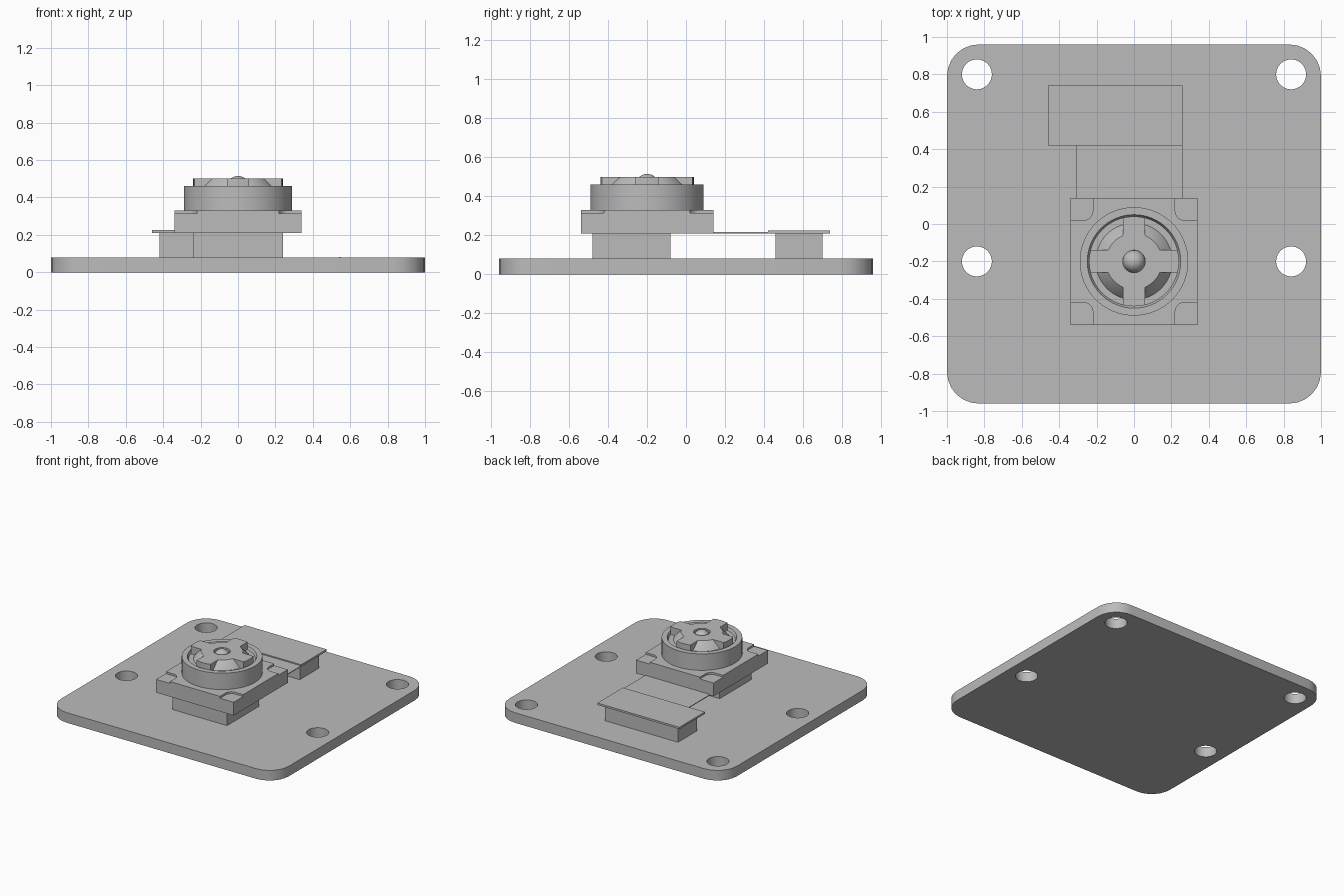
import bpy, bmesh, math

if "Cube" in bpy.data.objects:
    bpy.data.objects.remove(bpy.data.objects["Cube"])

grey = bpy.data.materials.new("neutral_grey")
grey.diffuse_color = (0.5, 0.5, 0.5, 1)
grey.use_nodes = True
grey.node_tree.nodes["Principled BSDF"].inputs["Base Color"].default_value = grey.diffuse_color
LENS_Y = -0.20


def finish(name, bm, smooth=False):
    bmesh.ops.recalc_face_normals(bm, faces=bm.faces[:])
    me = bpy.data.meshes.new(name)
    bm.to_mesh(me)
    bm.free()
    me.materials.append(grey)
    ob = bpy.data.objects.new(name, me)
    bpy.context.collection.objects.link(ob)
    if smooth:
        shade(ob)
    return ob


def activate(ob):
    bpy.ops.object.select_all(action='DESELECT')
    ob.select_set(True)
    bpy.context.view_layer.objects.active = ob


def shade(ob):
    activate(ob)
    bpy.ops.object.shade_smooth_by_angle(angle=math.radians(30))


def prism(name, outline, z0, z1):
    bm = bmesh.new()
    face = bm.faces.new([bm.verts.new((x, y, z0)) for x, y in outline])
    top = bmesh.ops.extrude_face_region(bm, geom=[face])["geom"]
    for v in top:
        if isinstance(v, bmesh.types.BMVert):
            v.co.z = z1
    return finish(name, bm)


def box(name, x0, x1, y0, y1, z0, z1):
    return prism(name, [(x0, y0), (x1, y0), (x1, y1), (x0, y1)], z0, z1)


def circle(cx, cy, r, n=48):
    return [(cx + r * math.cos(2 * math.pi * i / n),
             cy + r * math.sin(2 * math.pi * i / n)) for i in range(n)]


def rounded_rect(cx, cy, hx, hy, r, n=6):
    pts = []
    for k, (sx, sy) in enumerate([(1, 1), (-1, 1), (-1, -1), (1, -1)]):
        for i in range(n + 1):
            a = math.pi / 2 * (k + i / n)
            pts.append((cx + sx * (hx - r) + r * math.cos(a),
                        cy + sy * (hy - r) + r * math.sin(a)))
    return pts


def lathe(name, profile, n=64):
    # closed (radius, z) profile spun about the lens axis
    bm = bmesh.new()
    rings = [[bm.verts.new((x, y, z)) for x, y in circle(0, LENS_Y, r, n)]
             for r, z in profile]
    for a, b in zip(rings, rings[1:] + rings[:1]):
        for i in range(n):
            j = (i + 1) % n
            bm.faces.new((a[i], a[j], b[j], b[i]))
    return finish(name, bm, True)


def combine(ob, other, op):
    mod = ob.modifiers.new("bool", 'BOOLEAN')
    mod.object, mod.operation, mod.solver = other, op, 'EXACT'
    activate(ob)
    bpy.ops.object.modifier_apply(modifier=mod.name)
    bpy.data.objects.remove(other)


# circuit board with four mounting holes
board = prism("circuit_board", rounded_rect(0, 0, 1, 0.96, 0.17), 0, 0.08)
for x in (-0.84, 0.84):
    for y in (-0.20, 0.80):
        combine(board, prism("hole_cutter", circle(x, y, 0.08), -0.1, 0.2), 'DIFFERENCE')
shade(board)

# tiny mark on the board
prism("board_mark", circle(0.545, 0.695, 0.004, 8), 0.079, 0.082)

# supports, connector and ribbon
box("sensor_base", -0.24, 0.24, -0.48, -0.08, 0.08, 0.21)
box("connector", -0.42, 0.22, 0.46, 0.70, 0.08, 0.21)
box("connector_cover", -0.46, 0.26, 0.42, 0.74, 0.21, 0.225)
box("ribbon", -0.31, 0.26, 0.135, 0.42, 0.21, 0.216)

# square lens housing with shallow corner notches
housing = box("lens_housing", -0.34, 0.34, LENS_Y - 0.34, LENS_Y + 0.34, 0.21, 0.33)
for sx in (-1, 1):
    for sy in (-1, 1):
        notch = rounded_rect(sx * 0.34, LENS_Y + sy * 0.34, 0.12, 0.12, 0.05)
        combine(housing, prism("notch_cutter", notch, 0.315, 0.4), 'DIFFERENCE')

# lens barrel: hollow ring with a recess floor
lathe("lens_barrel", [(0.02, 0.33), (0.29, 0.33), (0.29, 0.46), (0.25, 0.46),
                      (0.24, 0.44), (0.02, 0.44)])

# cross-shaped cap: four arms over a conical core, with a hole for the lens
cross = []
spread = math.asin(0.06 / 0.24)
for k in range(4):
    base = k * math.pi / 2
    for i in range(7):
        a = base + spread * (i / 3 - 1)
        cross.append((0.24 * math.cos(a), LENS_Y + 0.24 * math.sin(a)))
    a = base + math.pi / 4
    cross.append((0.06 * math.sqrt(2) * math.cos(a), LENS_Y + 0.06 * math.sqrt(2) * math.sin(a)))
cap = prism("lens_cap", cross, 0.43, 0.50)
core = lathe("cap_core", [(0.03, 0.43), (0.21, 0.43), (0.20, 0.45), (0.15, 0.50), (0.03, 0.50)])
combine(cap, core, 'UNION')
combine(cap, prism("lens_cutter", circle(0, LENS_Y, 0.06), 0.40, 0.6), 'DIFFERENCE')
shade(cap)

# lens ball
bm = bmesh.new()
bmesh.ops.create_uvsphere(bm, u_segments=32, v_segments=16, radius=0.06)
bmesh.ops.translate(bm, verts=bm.verts[:], vec=(0, LENS_Y, 0.455))
finish("lens", bm, True)
